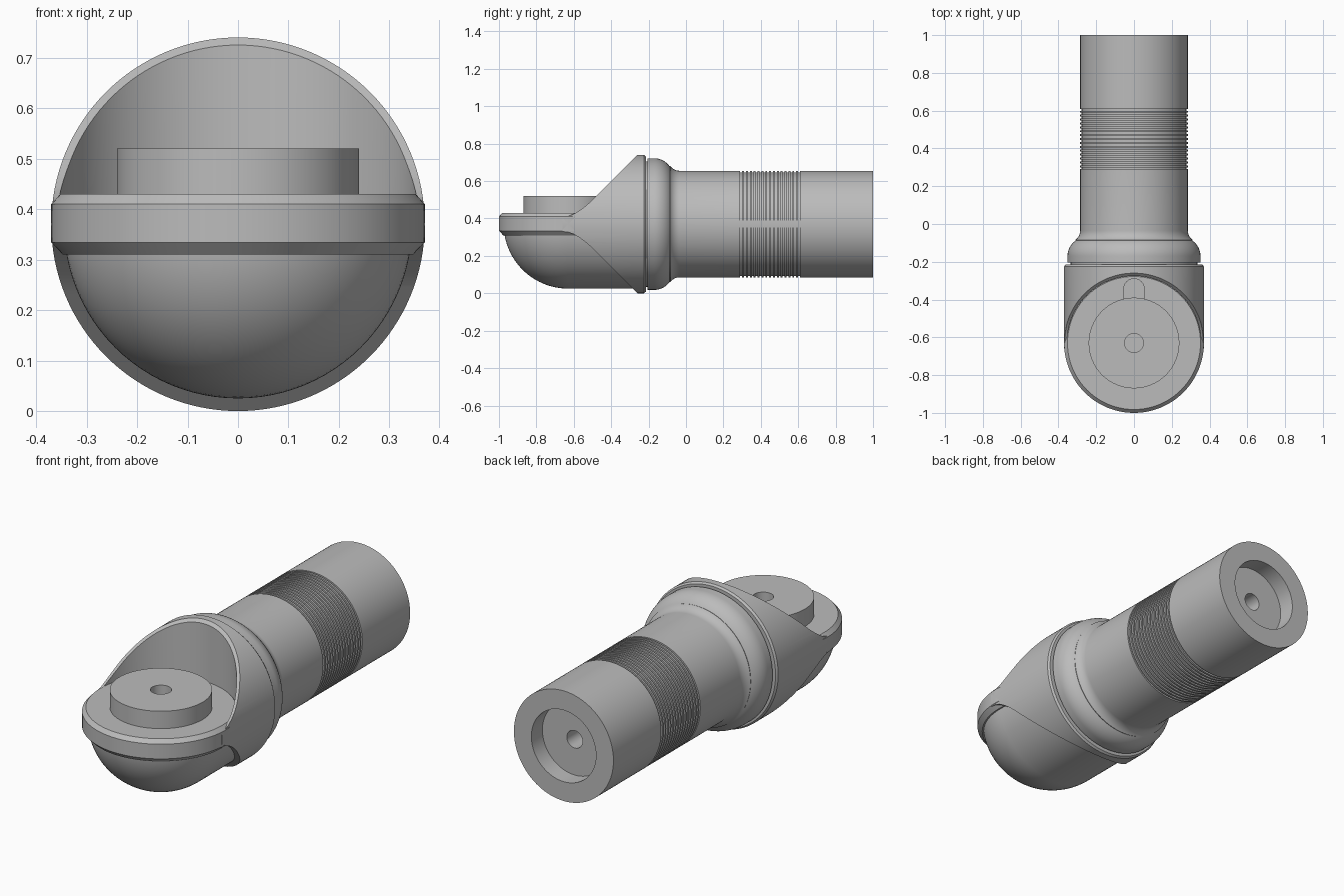
import bpy, bmesh
from math import radians, pi, sin, cos
from mathutils import Matrix, Vector

cube = bpy.data.objects.get("Cube")
if cube:
    bpy.data.objects.remove(cube, do_unlink=True)

R = 0.37             # outer radius, also the height of the barrel axis
HEAD = -0.63         # y of the swivel head's vertical axis

metal = bpy.data.materials.new("satin grey metal")
metal.use_nodes = True
GREY = (0.5, 0.5, 0.5, 1)
metal.diffuse_color = GREY
metal.node_tree.nodes["Principled BSDF"].inputs["Base Color"].default_value = GREY


def make_object(name, bm):
    bmesh.ops.remove_doubles(bm, verts=bm.verts, dist=1e-5)
    bmesh.ops.recalc_face_normals(bm, faces=bm.faces)
    mesh = bpy.data.meshes.new(name)
    bm.to_mesh(mesh)
    bm.free()
    mesh.materials.append(metal)
    obj = bpy.data.objects.new(name, mesh)
    bpy.context.collection.objects.link(obj)
    return obj


def lathe(name, profile, along_y=False, steps=96):
    """Revolve (radius, position) points about the head axis or barrel axis."""
    bm = bmesh.new()
    verts = [bm.verts.new((r, 0, h)) for r, h in profile]
    edges = [bm.edges.new(pair) for pair in zip(verts, verts[1:])]
    bmesh.ops.spin(bm, geom=verts + edges, axis=(0, 0, 1), cent=(0, 0, 0),
                   angle=2 * pi, steps=steps)
    if along_y:
        place = Matrix.Translation((0, 0, R)) @ Matrix.Rotation(-pi / 2, 4, 'X')
    else:
        place = Matrix.Translation((0, HEAD, 0))
    bm.transform(place)
    return make_object(name, bm)


def prism(name, outline, start, depth):
    """Extrude a planar outline along a vector."""
    bm = bmesh.new()
    face = bm.faces.new([bm.verts.new(Vector(p) + Vector(start)) for p in outline])
    new = bmesh.ops.extrude_face_region(bm, geom=[face])["geom"]
    bmesh.ops.translate(bm, vec=depth,
                        verts=[v for v in new if isinstance(v, bmesh.types.BMVert)])
    return make_object(name, bm)


def cut(obj, tool, operation='DIFFERENCE'):
    mod = obj.modifiers.new("cut", 'BOOLEAN')
    mod.operation, mod.object, mod.solver = operation, tool, 'EXACT'
    bpy.ops.object.select_all(action='DESELECT')
    bpy.context.view_layer.objects.active = obj
    obj.select_set(True)
    bpy.ops.object.modifier_apply(modifier=mod.name)


def arc(cx, cy, r, a0, a1, n=12):
    return [(cx + r * cos(radians(a0 + (a1 - a0) * i / n)),
             cy + r * sin(radians(a0 + (a1 - a0) * i / n))) for i in range(n + 1)]


# Housing: a round bar trimmed to a wedge by two 45 degree slopes
housing = lathe("housing", [(0, -0.95), (R, -0.95), (R, -0.225),
                            (0.362, -0.215), (0, -0.215)], True, 128)
upper = [(-0.66, 0.41), (-0.63, 0.413), (-0.6, 0.424), (-0.57, 0.442),
         (-0.54, 0.464), (-0.51, 0.49), (-0.24, 0.76), (-0.1, 0.76)]
lower = [(y, 2 * R - z) for y, z in reversed(upper)]
wedge = prism("wedge_cutter", [(0, y, z) for y, z in upper + lower],
              (-0.5, 0, 0), (1, 0, 0))
cut(housing, wedge, 'INTERSECT')

# Round pocket that opens the top of the housing
pocket = lathe("pocket_cutter", [(0, 0.425), (0.355, 0.425), (0.355, 0.9), (0, 0.9)], steps=128)
cut(housing, pocket)

# Chamfered round plate forming the floor of the pocket
plate = lathe("floor_plate", [(0, 0.31), (0.347, 0.31), (R, 0.334), (R, 0.41),
                              (0.352, 0.43), (0, 0.43)], steps=128)

# Round-ended slot behind the dial
slot = prism("slot_cutter",
             [(x, y, 0) for x, y in arc(0, -0.345, 0.055, 0, 180) + [(-0.055, -0.45), (0.055, -0.45)]],
             (0, 0, 0.38), (0, 0, 0.2))
cut(plate, slot)
cut(housing, slot)

# Dial with a centre hole
dial = lathe("dial", [(0.05, 0.425), (0.24, 0.425), (0.24, 0.52), (0.05, 0.52), (0.05, 0.425)])

# Rounded underside: lower half of a capsule
capsule = [(r, HEAD + h) for r, h in arc(0, 0, 0.345, -90, 0, 24)]
belly = lathe("rounded_underside", capsule + [(0.345, -0.23), (0, -0.23)], True)
bm = bmesh.new()
bm.from_mesh(belly.data)
bmesh.ops.bisect_plane(bm, geom=bm.verts[:] + bm.edges[:] + bm.faces[:],
                       plane_co=(0, 0, 0.35), plane_no=(0, 0, 1), clear_outer=True)
bm.to_mesh(belly.data)
bm.free()

# Barrel: bell-shaped shoulder, grip ridges and a stepped rear socket
profile = [(0, -0.24), (0.335, -0.24), (0.335, -0.205), (0.352, -0.205)]
profile += arc(0.252, -0.17, 0.1, 0, 55)
profile += arc(0.345, -0.035, 0.06, 235, 180, 8)
RIDGES = 16
pitch = 0.33 / RIDGES
for i in range(RIDGES):
    y = 0.29 + i * pitch
    profile += [(0.285, y), (0.277, y), (0.277, y + pitch / 2), (0.285, y + pitch / 2)]
profile += [(0.285, 1), (0.185, 1), (0.185, 0.91), (0.045, 0.91), (0.045, 0.75), (0, 0.75)]
barrel = lathe("barrel", profile, True)

# Helpers away, smooth shading with sharp edges kept
for tool in (wedge, pocket, slot):
    bpy.data.objects.remove(tool, do_unlink=True)
bpy.ops.object.select_all(action='DESELECT')
for part in (housing, plate, dial, belly, barrel):
    part.select_set(True)
bpy.context.view_layer.objects.active = housing
bpy.ops.object.shade_smooth_by_angle(angle=radians(30))
